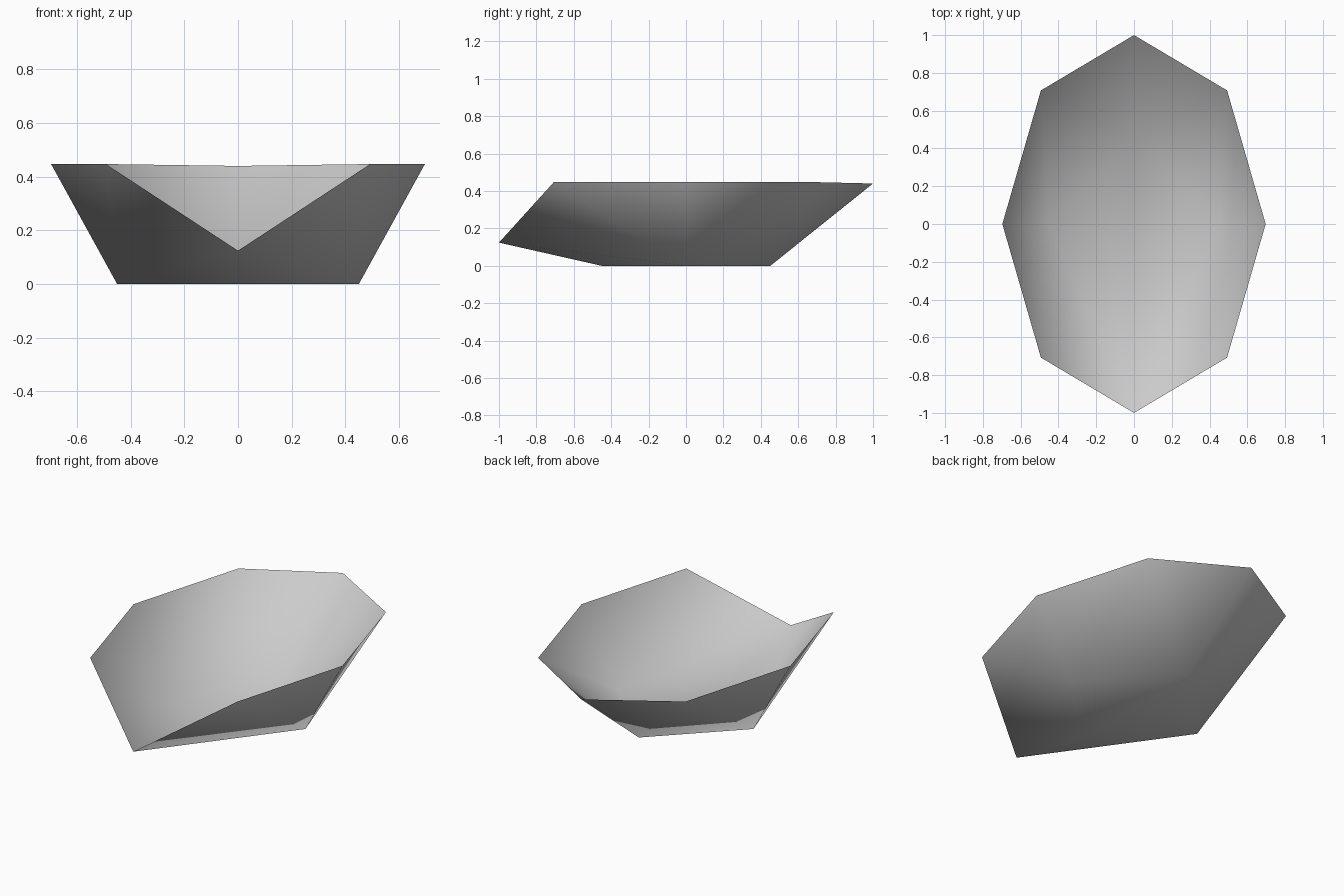
import bpy
import bmesh
from math import sin, cos, pi, radians

cube = bpy.data.objects.get("Cube")
if cube:
    bpy.data.objects.remove(cube, do_unlink=True)

HALF_WIDTH, HALF_LENGTH, RIM_Z, BASE_RADIUS = 0.697, 1.0, 0.447, 0.451
FRONT_LIP_Z, BACK_LIP_Z = 0.124, 0.44

# Plain grey material
grey = bpy.data.materials.new("plain grey")
grey.use_nodes = True
colour = (0.6, 0.6, 0.6, 1)
grey.diffuse_color = colour
grey.node_tree.nodes["Principled BSDF"].inputs["Base Color"].default_value = colour


def ring(bm, sides, half_width, half_length, z):
    """Oval ring of vertices, from the back round towards +x."""
    angles = [i * 2 * pi / sides for i in range(sides)]
    return [bm.verts.new((half_width * sin(a), half_length * cos(a), z)) for a in angles]


bm = bmesh.new()

# Eight-sided oval rim with a lowered front lip
rim = ring(bm, 8, HALF_WIDTH, HALF_LENGTH, RIM_Z)
rim[0].co.z = BACK_LIP_Z
rim[4].co.z = FRONT_LIP_Z

# Four-cornered base
ring(bm, 4, BASE_RADIUS, BASE_RADIUS, 0)

# Convex skin around both rings, opened at the top
bmesh.ops.convex_hull(bm, input=bm.verts[:])
bmesh.ops.recalc_face_normals(bm, faces=bm.faces[:])
top = [f for f in bm.faces if f.normal.z > 0]
bmesh.ops.delete(bm, geom=top, context='FACES')

# One flat floor face
bmesh.ops.dissolve_limit(bm, angle_limit=radians(1), verts=bm.verts[:], edges=bm.edges[:])
for f in bm.faces:
    f.smooth = True

mesh = bpy.data.meshes.new("bowl")
bm.to_mesh(mesh)
bm.free()
mesh.materials.append(grey)
bowl = bpy.data.objects.new("bowl", mesh)
bpy.context.collection.objects.link(bowl)

# Smooth shading led by the larger faces
bowl.modifiers.new("area shading", 'WEIGHTED_NORMAL').mode = 'FACE_AREA'
